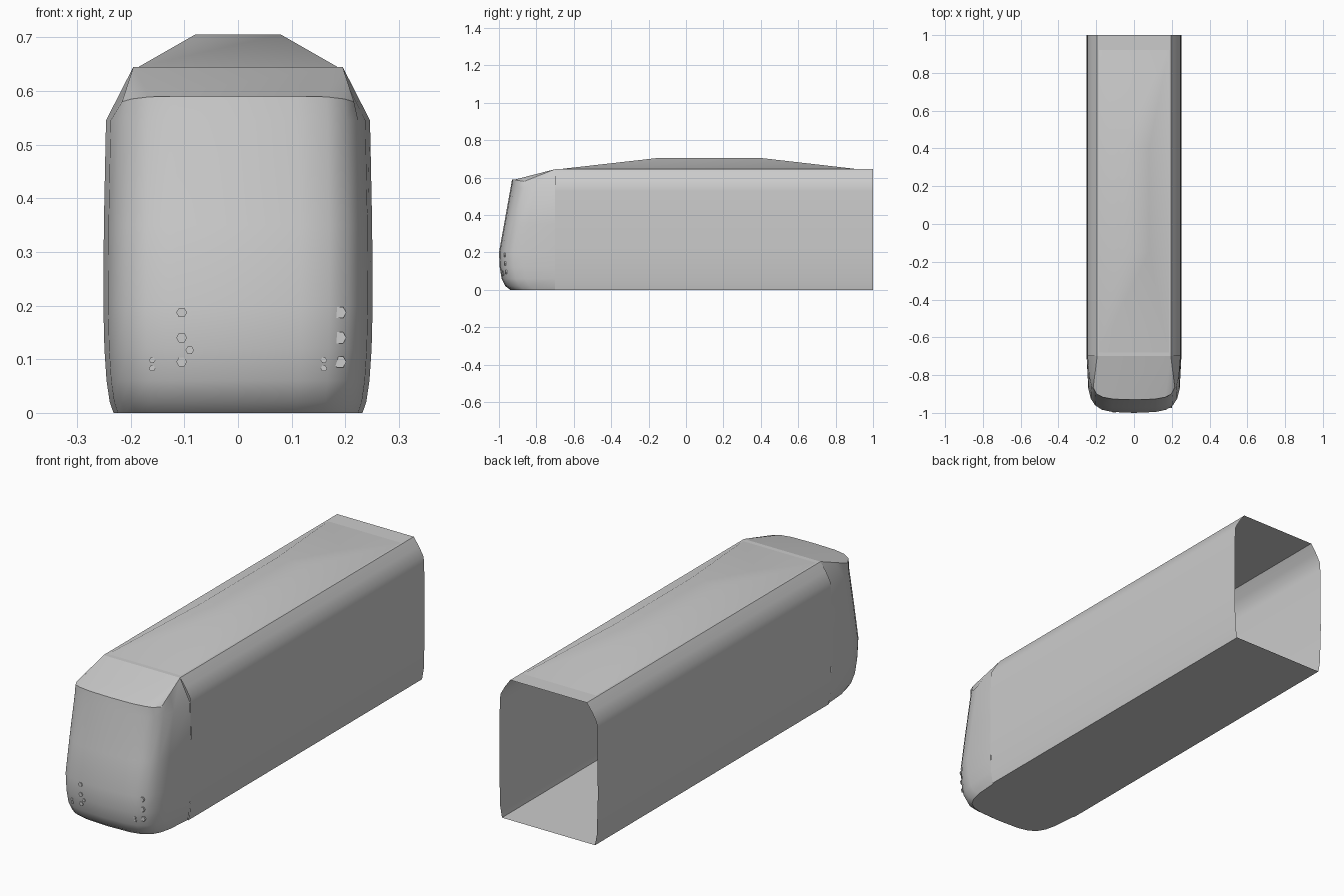
import bpy, bmesh, math
from mathutils import Vector, Matrix
from mathutils.bvhtree import BVHTree

if "Cube" in bpy.data.objects:
    bpy.data.objects.remove(bpy.data.objects["Cube"], do_unlink=True)

grey = bpy.data.materials.new("light grey paint")
grey.use_nodes = True
COLOUR = (0.6, 0.6, 0.6, 1)
grey.diffuse_color = COLOUR
grey.node_tree.nodes["Principled BSDF"].inputs["Base Color"].default_value = COLOUR


def finish(bm, name, angle=None):
    """Turn a bmesh into a named, painted object."""
    mesh = bpy.data.meshes.new(name)
    bm.to_mesh(mesh)
    obj = bpy.data.objects.new(name, mesh)
    bpy.context.collection.objects.link(obj)
    mesh.materials.append(grey)
    if angle:
        bpy.ops.object.select_all(action='DESELECT')
        obj.select_set(True)
        bpy.context.view_layer.objects.active = obj
        bpy.ops.object.shade_smooth_by_angle(angle=math.radians(angle))
    return obj


def mirrored(half):
    """Half outline starting on the centre line -> full outline, -x to +x."""
    return [(-x, y, z) for x, y, z in reversed(half[1:])] + half


REAR, JOIN, ROOF = 1.0, -0.7, 0.645

# Carriage body: an open-ended tube from one cross-section
side = [(0.237, 0), (0.246, 0.05), (0.251, 0.22), (0.25, 0.4), (0.248, 0.53),
        (0.245, 0.567), (0.222, 0.608), (0.195, ROOF)]
section = side + [(-x, z) for x, z in reversed(side)]
bm = bmesh.new()
front = [bm.verts.new((x, JOIN, z)) for x, z in section]
back = [bm.verts.new((x, REAR, z)) for x, z in section]
for i in range(len(section)):
    j = (i + 1) % len(section)
    bm.faces.new((front[i], front[j], back[j], back[i]))
finish(bm, "carriage_body", 35)

# Cab: stacked rounded outlines (height, half width, nose position)
levels = [(0, 0.232, -0.94), (0.02, 0.239, -0.966), (0.06, 0.245, -0.986),
          (0.12, 0.249, -0.996), (0.2, 0.251, -1), (0.35, 0.25, -0.973),
          (0.545, 0.246, -0.938)]
corner = [(0, 0), (0.46, 0.005), (0.68, 0.017), (0.82, 0.04),
          (0.91, 0.075), (0.965, 0.13)]
rings = [mirrored([(w * fx, nose + dy, z) for fx, dy in corner] + [(w, JOIN, z)])
         for z, w, nose in levels]
# The brow drops at its corners, then climbs to the roof
brow = [(0, -0.93, 0.59), (0.11, -0.927, 0.59), (0.165, -0.917, 0.589),
        (0.198, -0.9, 0.585), (0.216, -0.865, 0.58), (0.207, -0.79, 0.605),
        (0.195, JOIN, ROOF)]
rings.append(mirrored(brow))
bm = bmesh.new()
rows = [[bm.verts.new(p) for p in ring] for ring in rings]
for low, high in zip(rows, rows[1:]):
    for i in range(len(low) - 1):
        bm.faces.new((low[i], low[i + 1], high[i + 1], high[i]))
bm.faces.new(rows[0][::-1])
# Hood: flat centre panel and a fan down to each brow corner
top = rows[-1]
mid, last = len(top) // 2, len(top) - 1
bm.faces.new([top[0]] + top[mid - 2:mid + 3] + [top[last]])
for i in range(mid + 2, last - 1):
    bm.faces.new((top[last], top[i], top[i + 1]))
    bm.faces.new((top[0], top[last - i - 1], top[last - i]))
bm.normal_update()
cab_surface = BVHTree.FromBMesh(bm)
finish(bm, "cab", 32)

# Roof pod: a long low wedge-ended fairing
bm = bmesh.new()


def rectangle(w, y0, y1, z):
    return [bm.verts.new(p) for p in ((-w, y0, z), (w, y0, z), (w, y1, z), (-w, y1, z))]


base = rectangle(0.185, -0.68, 0.92, ROOF)
crown = rectangle(0.08, -0.15, 0.4, 0.705)
for i in range(4):
    j = (i + 1) % 4
    bm.faces.new((base[i], base[j], crown[j], crown[i]))
bm.faces.new(crown)
finish(bm, "roof_pod", 40)

# Small six-sided lamps set into the nose
lamps = [(0.19, 0.187, 0.012), (0.19, 0.14, 0.012), (0.19, 0.095, 0.012),
         (-0.105, 0.187, 0.01), (-0.105, 0.14, 0.01), (-0.105, 0.095, 0.01),
         (-0.09, 0.117, 0.008)]
lamps += [(s * 0.16, z, 0.006) for s in (-1, 1) for z in (0.098, 0.083)]
for n, (x, z, radius) in enumerate(lamps, 1):
    hit, normal, _, _ = cab_surface.ray_cast(Vector((x, -2, z)), Vector((0, 1, 0)))
    bm = bmesh.new()
    bmesh.ops.create_cone(bm, cap_ends=True, segments=6, radius1=radius,
                          radius2=radius, depth=0.008)
    turn = Matrix.Rotation(math.radians(90), 4, 'X') @ Matrix.Rotation(math.radians(30), 4, 'Z')
    bm.transform(Matrix.Translation(hit) @ turn)
    finish(bm, f"nose_lamp_{n}")
